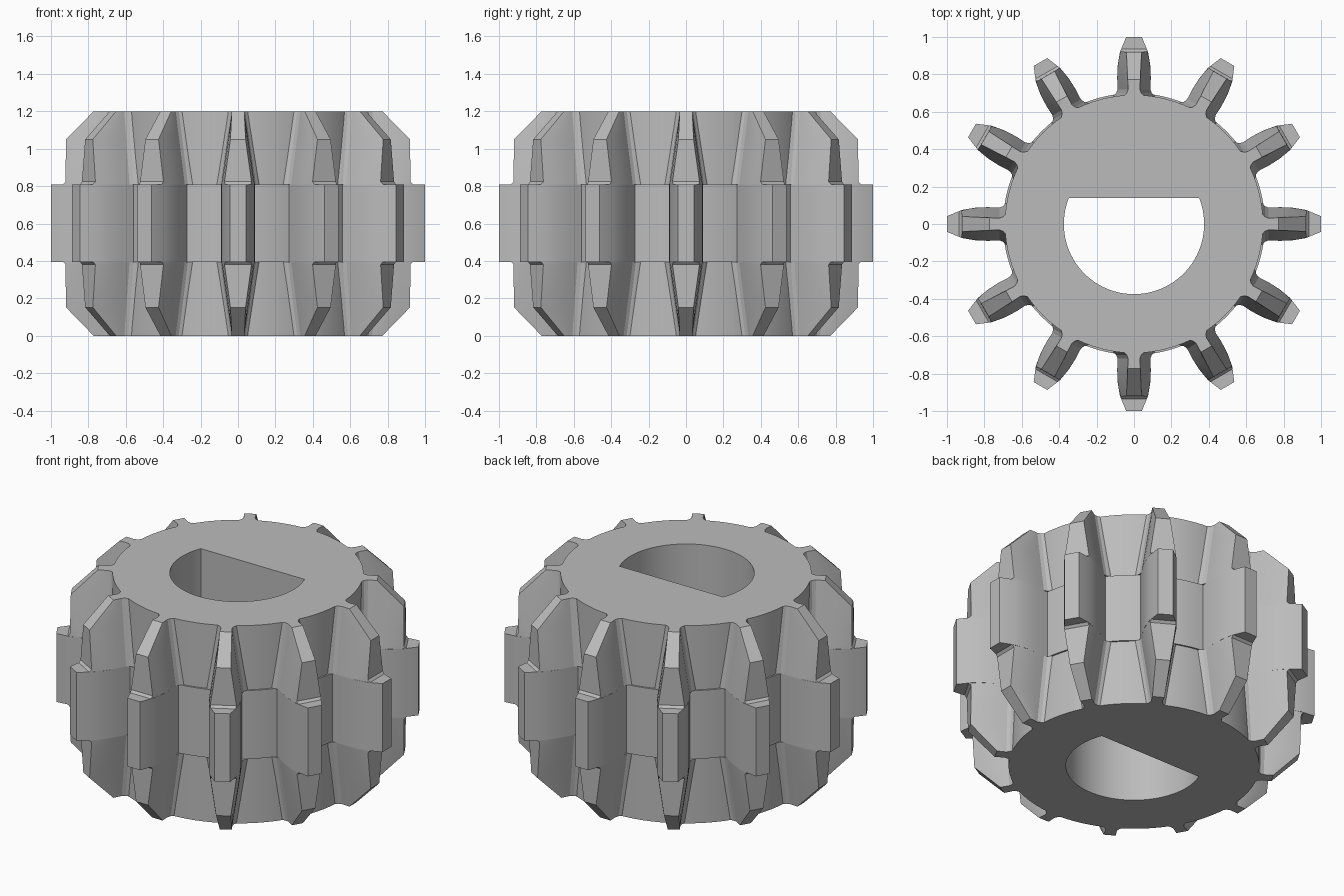
import bpy, bmesh, math
from mathutils import Matrix

old = bpy.data.objects.get("Cube")
if old:
    bpy.data.objects.remove(old, do_unlink=True)

HEIGHT, BAND_LOW, BAND_HIGH = 1.2, 0.395, 0.81
HUB_R, BAND_R, BORE_R, FLAT_Y = 0.69, 0.70, 0.375, 0.14
TEETH = 12

grey = bpy.data.materials.new("plain grey")
grey.use_nodes = True
colour = (0.5, 0.5, 0.5, 1)
grey.diffuse_color = colour
grey.node_tree.nodes["Principled BSDF"].inputs["Base Color"].default_value = colour


def finish(name, bm):
    """Turn a bmesh into a shaded grey object."""
    bmesh.ops.recalc_face_normals(bm, faces=bm.faces)
    mesh = bpy.data.meshes.new(name)
    bm.to_mesh(mesh)
    bm.free()
    mesh.materials.append(grey)
    obj = bpy.data.objects.new(name, mesh)
    bpy.context.collection.objects.link(obj)
    bpy.ops.object.select_all(action='DESELECT')
    obj.select_set(True)
    bpy.context.view_layer.objects.active = obj
    bpy.ops.object.shade_smooth_by_angle(angle=math.radians(20))
    return obj


def skin(bm, rings, closed=False):
    """Join rings of equal length with quads; cap the ends unless closed."""
    loops = [[bm.verts.new(p) for p in ring] for ring in rings]
    pairs = list(zip(loops, loops[1:]))
    if closed:
        pairs.append((loops[-1], loops[0]))
    for a, b in pairs:
        n = len(a)
        for i in range(n):
            j = (i + 1) % n
            bm.faces.new((a[i], a[j], b[j], b[i]))
    if not closed:
        bm.faces.new(loops[0])
        bm.faces.new(loops[-1])


# Hub with raised middle band and D-shaped bore
corner = math.asin(FLAT_Y / BORE_R)
angles = sorted([2 * math.pi * i / 96 for i in range(96)] + [corner, math.pi - corner])


def circle(r, z):
    return [(r * math.cos(a), r * math.sin(a), z) for a in angles]


def bore(z):
    ring = []
    for a in angles:
        s = math.sin(a)
        r = min(BORE_R, FLAT_Y / s) if s > 0.01 else BORE_R
        ring.append((r * math.cos(a), r * math.sin(a), z))
    return ring


bm = bmesh.new()
skin(bm, [bore(0), circle(HUB_R, 0), circle(HUB_R, BAND_LOW), circle(BAND_R, BAND_LOW),
          circle(BAND_R, BAND_HIGH), circle(HUB_R, BAND_HIGH), circle(HUB_R, HEIGHT),
          bore(HEIGHT)], closed=True)
finish("hub", bm)

# Half width of a full tooth along its radius
FLANK = [(0.68, 0.085), (0.72, 0.087), (0.78, 0.09), (0.85, 0.087), (0.92, 0.075), (1.0, 0.042)]


def half_width(r):
    for (r0, w0), (r1, w1) in zip(FLANK, FLANK[1:]):
        if r <= r1:
            return w0 + (w1 - w0) * (r - r0) / (r1 - r0)
    return FLANK[-1][1]


def section(radii, z, narrow=0.0, fillet=0.0):
    """Symmetric tooth cross-section pointing along +x."""
    side = []
    for r in radii:
        flare = fillet * max(0, 1 - (r - 0.685) / 0.035) ** 2 if r > 0.685 else fillet
        side.append((r, half_width(r) - narrow + flare, z))
    return side + [(x, -y, z) for x, y, z in reversed(side)]


def tapered_radii(top):
    root = [0.68, 0.69, 0.70, 0.72]
    return root + [0.72 + (top - 0.72) * k / 4 for k in range(1, 5)]


bm = bmesh.new()
full = [r for r, w in FLANK]
skin(bm, [section(full, BAND_LOW), section(full, BAND_HIGH)])

# Tapered, chamfered ends: distance from the band and crest radius
span = HEIGHT - BAND_HIGH
for base, sign, length in ((BAND_HIGH, 1, span), (BAND_LOW, -1, BAND_LOW)):
    rings = []
    for t, top in ((0, 0.935), (0.035, 0.922), (0.615, 0.92), (1, 0.772)):
        rings.append(section(tapered_radii(top), base + sign * t * length, 0.056 * t, 0.028))
    skin(bm, rings)
bmesh.ops.recalc_face_normals(bm, faces=bm.faces)
tooth = finish("tooth_1", bm)

# Ring of identical teeth
for i in range(1, TEETH):
    copy = tooth.copy()
    copy.name = f"tooth_{i + 1}"
    copy.matrix_world = Matrix.Rotation(2 * math.pi * i / TEETH, 4, 'Z')
    bpy.context.collection.objects.link(copy)
